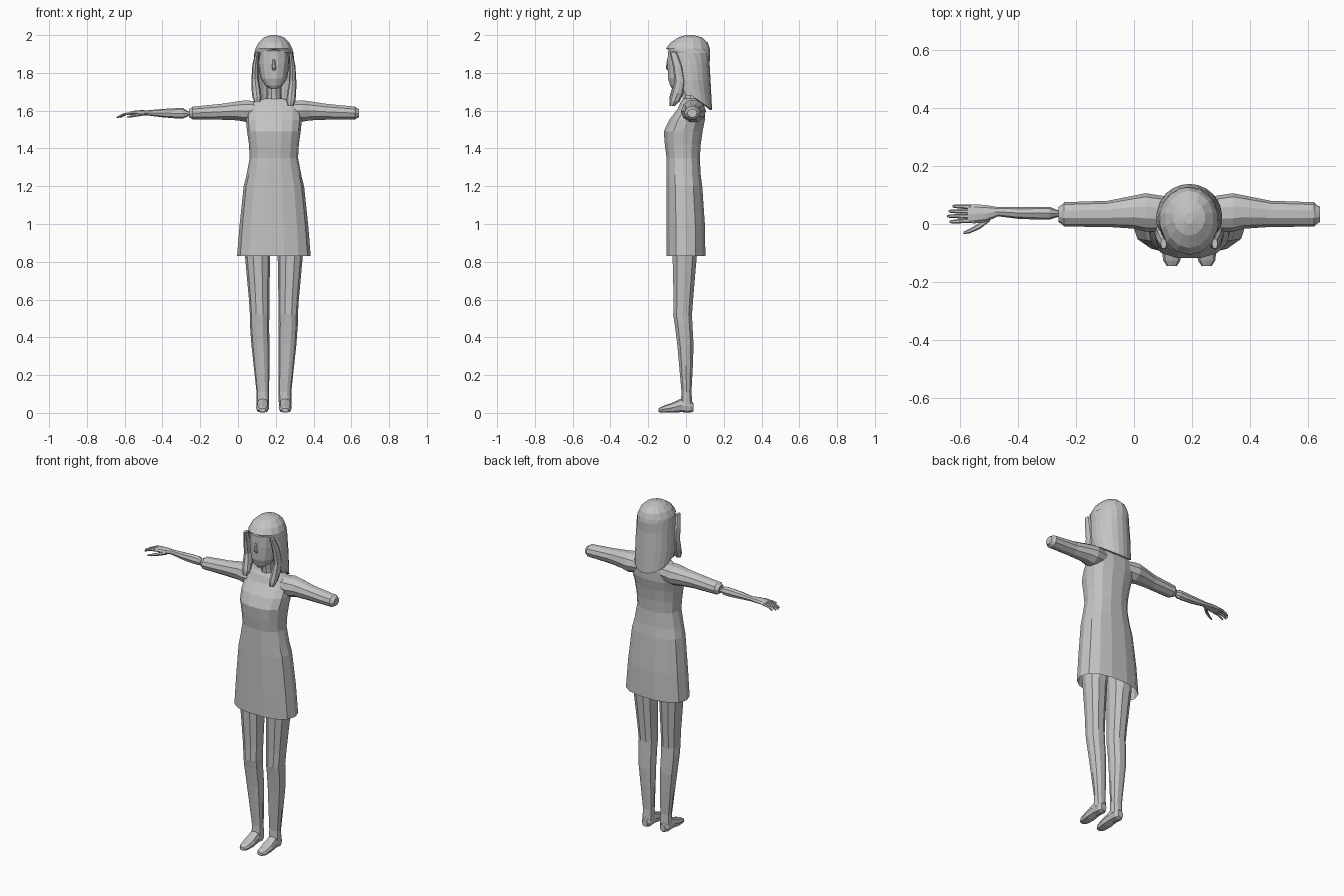
import bpy, bmesh, math

CX = 0.19  # body midline

mat = bpy.data.materials.new("plain grey")
mat.diffuse_color = (0.55, 0.55, 0.55, 1)


def finish(name, bm):
    bmesh.ops.remove_doubles(bm, verts=bm.verts, dist=0.0005)
    bmesh.ops.recalc_face_normals(bm, faces=bm.faces)
    me = bpy.data.meshes.new(name)
    bm.to_mesh(me)
    bm.free()
    me.materials.append(mat)
    ob = bpy.data.objects.new(name, me)
    bpy.context.collection.objects.link(ob)
    return ob


def bridge(bm, loops, closed=True):
    n = len(loops[0])
    for a, b in zip(loops, loops[1:]):
        for i in range(n if closed else n - 1):
            j = (i + 1) % n
            bm.faces.new((a[i], a[j], b[j], b[i]))


def loft(name, rings, axis="z", n=8, power=1.0, caps=(True, True)):
    """Rings are (x, y, z, radius_u, radius_v) across the given axis."""
    bm = bmesh.new()
    loops = []
    for x, y, z, ru, rv in rings:
        loop = []
        for i in range(n):
            t = 2 * math.pi * i / n
            c, s = math.cos(t), math.sin(t)
            u = ru * math.copysign(abs(c) ** power, c)
            v = rv * math.copysign(abs(s) ** power, s)
            d = {"z": (u, v, 0), "x": (0, u, v), "y": (u, 0, v)}[axis]
            loop.append(bm.verts.new((x + d[0], y + d[1], z + d[2])))
        loops.append(loop)
    bridge(bm, loops)
    if caps[0]:
        bm.faces.new(loops[0])
    if caps[1]:
        bm.faces.new(loops[-1])
    return finish(name, bm)


# Dress: height, half width, front y, back y
dress = [(0.83, .195, -.105, .105), (1.0, .181, -.106, .102), (1.2, .160, -.106, .088),
         (1.26, .145, -.106, .08), (1.35, .128, -.105, .075), (1.42, .132, -.114, .08),
         (1.49, .142, -.12, .09), (1.55, .148, -.092, .102), (1.61, .145, -.045, .102),
         (1.645, .115, -.03, .09), (1.665, .05, -.015, .07)]
loft("dress", [(CX, (f + b) / 2, z, w, (b - f) / 2) for z, w, f, b in dress],
     n=14, power=0.85, caps=(False, True))

# Neck and head
loft("neck", [(CX, .03, 1.63, .048, .048), (CX, .022, 1.68, .04, .042),
              (CX, .015, 1.78, .04, .045)], n=10)
loft("head", [(CX, -.055, 1.715, .018, .018), (CX, -.035, 1.732, .045, .05),
              (CX, -.012, 1.77, .07, .085), (CX, .005, 1.85, .084, .105),
              (CX, .005, 1.915, .084, .103), (CX, .01, 1.95, .062, .075)],
     n=14, power=0.9)
loft("nose", [(CX, -.097, 1.87, .006, .004), (CX, -.101, 1.825, .011, .007),
              (CX, -.094, 1.812, .007, .004)], n=6)

# Hair shell: height, half width, front y, back y, face opening angle, drop at back
hair = [(2.0, .015, .0, .04, 0, 0), (1.988, .055, -.04, .085, 0, 0),
        (1.96, .084, -.083, .115, 0, 0), (1.928, .1, -.106, .126, 0, 0),
        (1.905, .104, -.1, .128, 48, 0), (1.85, .109, -.092, .125, 60, 0),
        (1.76, .114, -.09, .13, 62, 0), (1.68, .112, -.08, .138, 75, .075)]
bm = bmesh.new()
loops = []
for z, w, f, b, gap, drop in hair:
    g = math.radians(gap)
    loop = []
    for i in range(15):
        t = g + (2 * math.pi - 2 * g) * i / 14
        back = max(0, -math.cos(t))
        loop.append(bm.verts.new((CX + w * math.sin(t),
                                  (f + b) / 2 - (b - f) / 2 * math.cos(t),
                                  z - drop * back)))
    loops.append(loop)
bridge(bm, loops, closed=False)
bm.faces.new(loops[0])
shell = finish("hair", bm)
sol = shell.modifiers.new("thickness", "SOLIDIFY")
sol.thickness = 0.012
sol.offset = -1

# Sleeve: distance from midline, y, z, radius y, radius z
sleeve = [(.08, .035, 1.60, .06, .05), (.15, .04, 1.598, .066, .06),
          (.19, .041, 1.599, .057, .053), (.28, .035, 1.594, .045, .044),
          (.43, .033, 1.587, .042, .036), (.437, .033, 1.587, .034, .03),
          (.45, .033, 1.587, .026, .023)]

# Leg: height, inner and outer distance from midline, front y, back y
leg = [(.95, .012, .16, -.075, .065), (.83, .02, .153, -.074, .06), (.6, .024, .132, -.068, .04),
       (.52, .024, .127, -.07, .034), (.47, .025, .127, -.062, .036), (.36, .024, .119, -.048, .042),
       (.25, .024, .107, -.038, .038), (.11, .025, .092, -.025, .03), (.04, .026, .092, -.03, .036)]

# Foot: y, z, half width, half height
foot = [(.04, .03, .018, .022), (.022, .034, .03, .033), (-.025, .04, .031, .036),
        (-.075, .027, .035, .026), (-.125, .018, .03, .017), (-.145, .014, .017, .01)]

# Front lock of hair: height, offset, y, half width, half depth
lock = [(1.91, .088, -.068, .01, .018), (1.84, .098, -.045, .016, .025),
        (1.76, .1, -.032, .019, .028), (1.7, .094, -.045, .024, .032),
        (1.66, .09, -.06, .024, .028), (1.635, .088, -.073, .015, .014)]

for side, word in ((-1, "right"), (1, "left")):
    loft(word + "_sleeve", [(CX + side * d, y, z, a, b) for d, y, z, a, b in sleeve], "x", 10)
    loft(word + "_leg", [(CX + side * (i + o) / 2, (f + b) / 2, z, (o - i) / 2, (b - f) / 2)
                         for z, i, o, f, b in leg], n=10, power=0.9)
    loft(word + "_foot", [(CX + side * .06, y, z, w, h) for y, z, w, h in foot], "y", 8, 0.8)
    shift = 0.012 if side < 0 else -0.01
    loft(word + "_hair_lock", [(CX + side * o, y, z + shift * (1.91 - z) / .27, w, h)
                               for z, o, y, w, h in lock], n=8)

# Forearm and palm exist only on the right arm
loft("forearm", [(-.24, .035, 1.583, .012, .012), (-.263, .036, 1.583, .012, .012),
                 (-.29, .037, 1.586, .022, .027), (-.33, .037, 1.586, .022, .027),
                 (-.40, .038, 1.587, .02, .022), (-.465, .042, 1.588, .016, .015),
                 (-.485, .041, 1.588, .018, .013)], "x", 8)
loft("palm", [(-.475, .041, 1.588, .018, .013), (-.51, .036, 1.589, .029, .014),
              (-.55, .035, 1.588, .033, .012), (-.572, .035, 1.585, .031, .009)], "x", 8)

# Fingers: root y, tip x, tip y
for k, (y0, tx, ty) in enumerate([(.059, -.625, .061), (.043, -.638, .044),
                                  (.027, -.643, .027), (.012, -.635, .008)]):
    mx = (tx - .56) / 2
    loft("finger_%d" % (k + 1), [(-.56, y0, 1.586, .008, .008),
                                 (mx, (y0 + ty) / 2, 1.582, .0075, .007),
                                 (tx + .008, ty, 1.568, .006, .005),
                                 (tx, ty, 1.564, .003, .003)], "x", 6)
loft("thumb", [(-.495, .022, 1.584, .012, .011), (-.53, -.006, 1.578, .011, .01),
               (-.565, -.024, 1.57, .008, .007), (-.587, -.031, 1.566, .004, .004)], "x", 6)
